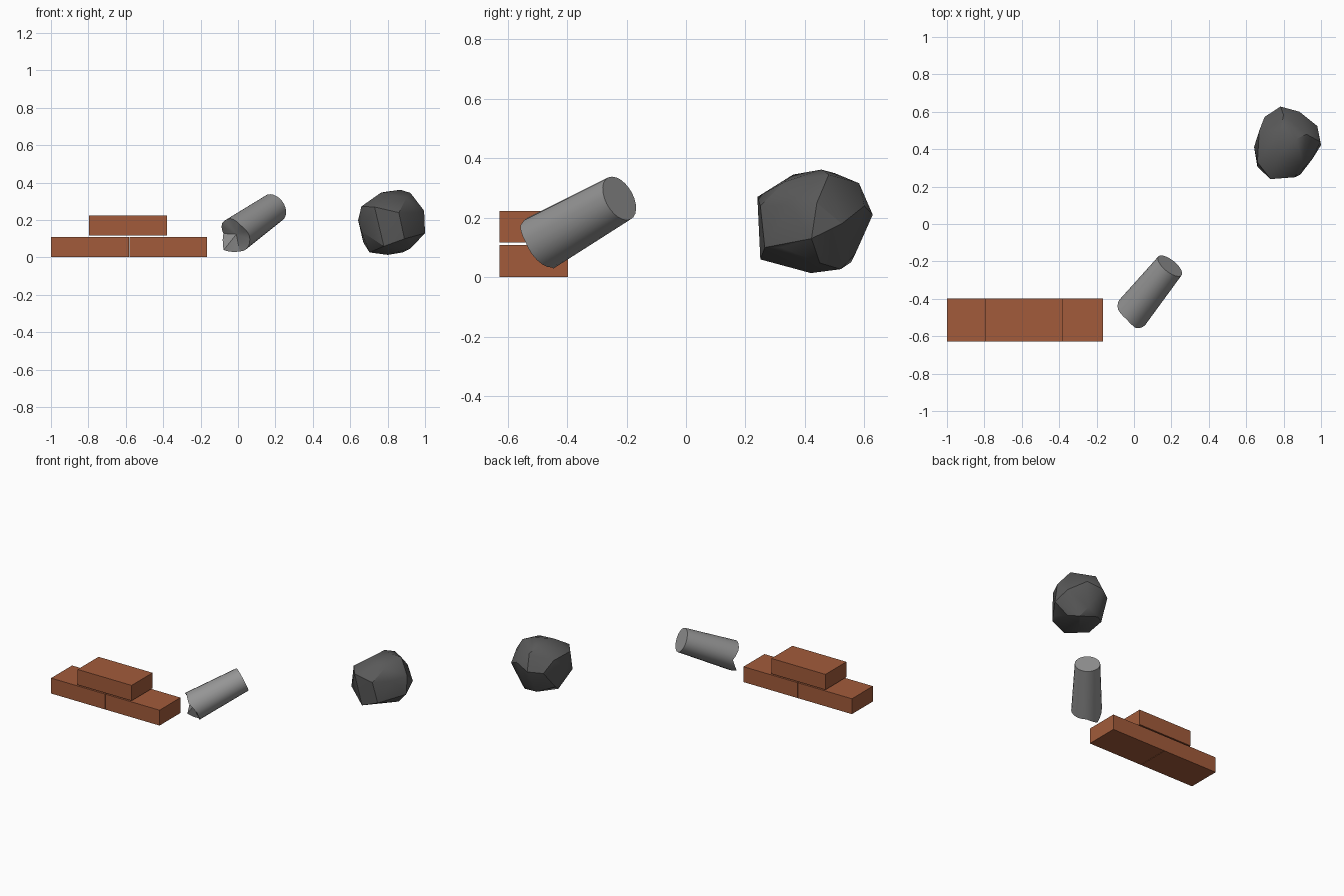
import bpy, bmesh, math
from mathutils import Vector

if "Cube" in bpy.data.objects:
    bpy.data.objects.remove(bpy.data.objects["Cube"])


def material(name, rgb):
    m = bpy.data.materials.new(name)
    m.diffuse_color = (*rgb, 1)
    m.use_nodes = True
    m.node_tree.nodes["Principled BSDF"].inputs["Base Color"].default_value = m.diffuse_color
    return m


def finish(name, bm, mat, smooth=None):
    bmesh.ops.recalc_face_normals(bm, faces=bm.faces[:])
    me = bpy.data.meshes.new(name)
    bm.to_mesh(me)
    bm.free()
    me.materials.append(mat)
    ob = bpy.data.objects.new(name, me)
    bpy.context.collection.objects.link(ob)
    if smooth:
        bpy.ops.object.select_all(action='DESELECT')
        ob.select_set(True)
        bpy.context.view_layer.objects.active = ob
        bpy.ops.object.shade_smooth_by_angle(angle=math.radians(smooth))
    return ob


brick_red = material("brick red", (0.36, 0.105, 0.043))
pipe_grey = material("concrete grey", (0.30, 0.30, 0.30))
rock_grey = material("dark rock grey", (0.10, 0.10, 0.10))

# Stacked bricks: two below, one across the joint
SIZE = Vector((0.416, 0.23, 0.107))
for name, x, z in (("brick_left", -0.792, 0.055),
                   ("brick_right", -0.373, 0.055),
                   ("brick_top", -0.588, 0.17)):
    bm = bmesh.new()
    bmesh.ops.create_cube(bm, size=1)
    bmesh.ops.scale(bm, vec=SIZE, verts=bm.verts)
    bmesh.ops.translate(bm, vec=(x, -0.512, z), verts=bm.verts)
    finish(name, bm, brick_red)

# Tilted, tapered broken post with a jagged lower end
low, high = Vector((-0.015, -0.48, 0.12)), Vector((0.192, -0.224, 0.265))
axis = (high - low).normalized()
side = axis.cross(Vector((0, 0, 1))).normalized()
up = side.cross(axis)
jag = (0, -0.018, 0, 0, 0.02, -0.045, 0, 0)
N = 24
bm = bmesh.new()
bottom, top = [], []
for i in range(N):
    a = math.tau * i / N
    k, f = divmod(i * 8 / N, 1)
    off = jag[int(k)] * (1 - f) + jag[(int(k) + 1) % 8] * f
    d = side * math.cos(a) + up * math.sin(a)
    bottom.append(bm.verts.new(low + d * 0.096 + axis * off))
    top.append(bm.verts.new(high + d * 0.08))
centre = bm.verts.new(low + axis * 0.01)
bm.faces.new(top)
for i in range(N):
    j = (i + 1) % N
    bm.faces.new((bottom[i], bottom[j], top[j], top[i]))
    bm.faces.new((bottom[j], bottom[i], centre))
finish("broken_post", bm, pipe_grey, 30)

# Faceted boulder: hull around its main corners
corners = (
    (0.73, 0.24, 0.27), (0.86, 0.25, 0.24), (0.89, 0.265, 0.10),
    (0.78, 0.25, 0.06), (0.66, 0.305, 0.14), (0.66, 0.33, 0.273),
    (0.642, 0.412, 0.2), (0.703, 0.40, 0.027), (0.8, 0.42, 0.014),
    (0.922, 0.45, 0.048), (0.88, 0.52, 0.027), (1.0, 0.422, 0.13),
    (0.995, 0.44, 0.25), (0.954, 0.348, 0.24), (0.98, 0.524, 0.18),
    (0.885, 0.6, 0.24), (0.783, 0.628, 0.21), (0.80, 0.582, 0.316),
    (0.698, 0.572, 0.2), (0.76, 0.555, 0.05), (0.762, 0.36, 0.345),
    (0.869, 0.455, 0.362), (0.922, 0.48, 0.345), (0.78, 0.5, 0.35),
    (0.67, 0.5, 0.27), (0.67, 0.48, 0.08), (0.9, 0.33, 0.32),
    (0.85, 0.57, 0.08), (0.92, 0.32, 0.1))
bm = bmesh.new()
for c in corners:
    bm.verts.new(c)
hull = bmesh.ops.convex_hull(bm, input=bm.verts[:])
bmesh.ops.delete(bm, geom=[v for v in bm.verts if not v.link_faces], context='VERTS')
finish("boulder", bm, rock_grey, 30)
